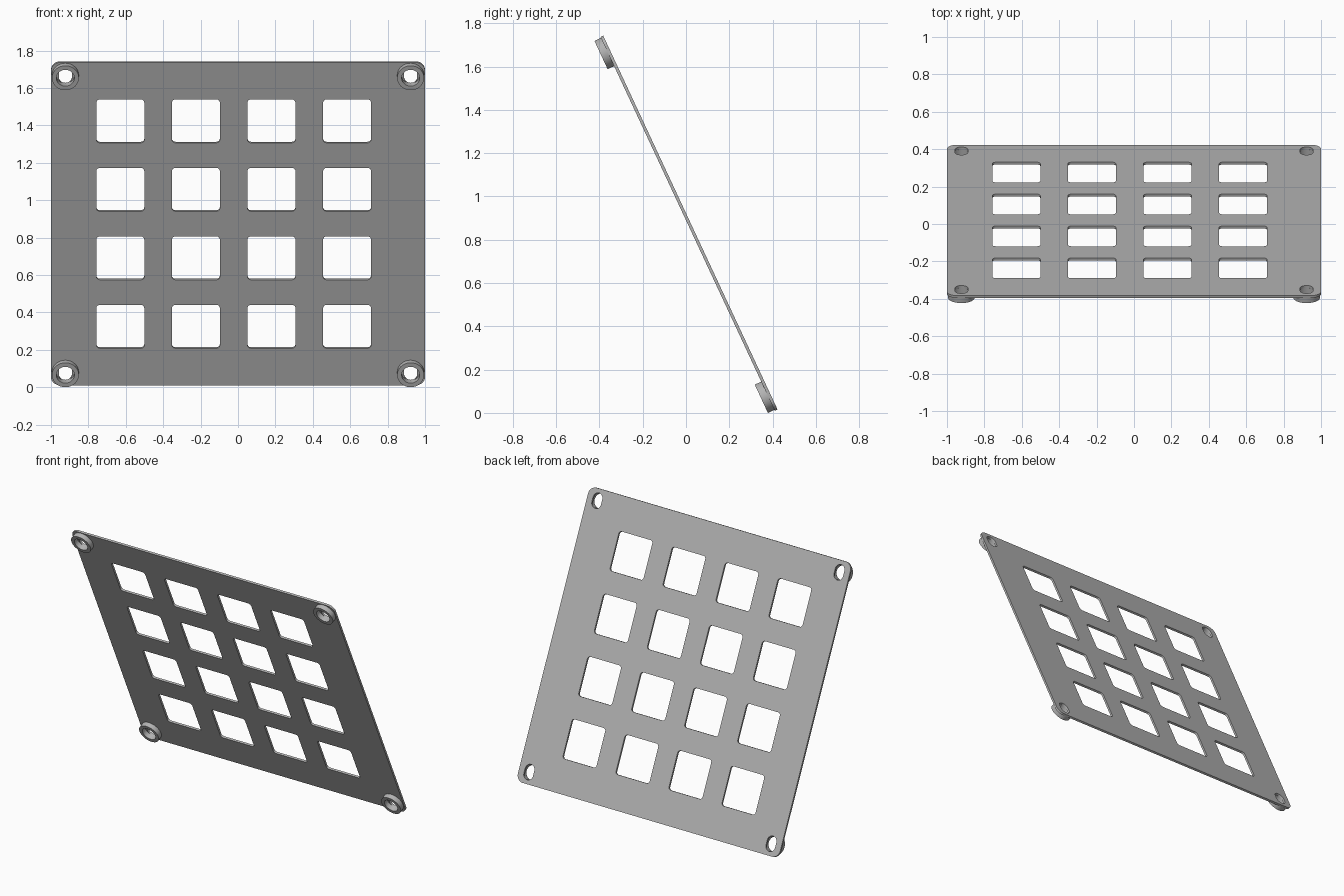
import bpy
import math
from mathutils import Matrix, Vector

cube = bpy.data.objects.get("Cube")
if cube:
    bpy.data.objects.remove(cube)

TILT = math.radians(25)
LENGTH, THICK = 1.905, 0.014
BOSS_X, BOSS_Y, BOSS_R, BOSS_H = 0.923, 0.876, 0.072, 0.033
PITCH, WINDOW = 0.404, 0.256

# The panel leans back; its local z axis is the front normal
frame = Matrix.Translation((0, 0.014, 0.876)) @ Matrix.Rotation(math.pi / 2 + TILT, 4, 'X')

grey = bpy.data.materials.new("plain_grey")
grey.use_nodes = True
grey.diffuse_color = (0.45, 0.45, 0.45, 1)
grey.node_tree.nodes["Principled BSDF"].inputs["Base Color"].default_value = grey.diffuse_color


def rounded(cx, cy, w, h, r, steps=8):
    """Outline of a rounded rectangle; becomes a slot or circle when r is large."""
    points = []
    for k, (sx, sy) in enumerate([(1, 1), (-1, 1), (-1, -1), (1, -1)]):
        for i in range(steps + 1):
            a = (k + i / steps) * math.pi / 2
            p = Vector((cx + sx * (w / 2 - r) + r * math.cos(a),
                        cy + sy * (h / 2 - r) + r * math.sin(a)))
            if not points or (p - points[-1]).length > 1e-5:
                points.append(p)
    if (points[0] - points[-1]).length < 1e-5:
        points.pop()
    return points


def sheet(name, outlines, thickness, offset):
    """Extrude nested outlines into a solid mesh with holes."""
    curve = bpy.data.curves.new(name, 'CURVE')
    curve.dimensions = '2D'
    curve.fill_mode = 'BOTH'
    curve.extrude = thickness / 2
    for outline in outlines:
        spline = curve.splines.new('POLY')
        spline.points.add(len(outline) - 1)
        for point, p in zip(spline.points, outline):
            point.co = (p.x, p.y, 0, 1)
        spline.use_cyclic_u = True
    obj = bpy.data.objects.new(name, curve)
    bpy.context.collection.objects.link(obj)
    obj.matrix_world = frame @ Matrix.Translation(offset)
    bpy.ops.object.select_all(action='DESELECT')
    obj.select_set(True)
    bpy.context.view_layer.objects.active = obj
    bpy.ops.object.convert(target='MESH')
    obj = bpy.context.object
    obj.name = name
    obj.data.materials.clear()
    obj.data.materials.append(grey)
    bpy.ops.object.shade_smooth_by_angle(angle=math.radians(30))


corners = [(sx, sy) for sx in (-1, 1) for sy in (-1, 1)]

# Panel with a grid of windows and a screw slot in each corner
outlines = [rounded(0, 0, 2, LENGTH, 0.05)]
for i in range(4):
    for j in range(4):
        outlines.append(rounded((i - 1.5) * PITCH - 0.023, (j - 1.5) * PITCH,
                                WINDOW, WINDOW, 0.018, 4))
for sx, sy in corners:
    outlines.append(rounded(sx * BOSS_X, sy * BOSS_Y, 0.07, 0.1, 0.035))
sheet("panel", outlines, THICK, (0, 0, 0))

# Ring spacers on the front face
for sx, sy in corners:
    name = ("upper_" if sy > 0 else "lower_") + ("left" if sx > 0 else "right") + "_spacer"
    rings = [rounded(0, 0, 2 * r, 2 * r, r, 12) for r in (BOSS_R, 0.048)]
    sheet(name, rings, BOSS_H, (sx * BOSS_X, sy * BOSS_Y, (THICK + BOSS_H) / 2))
